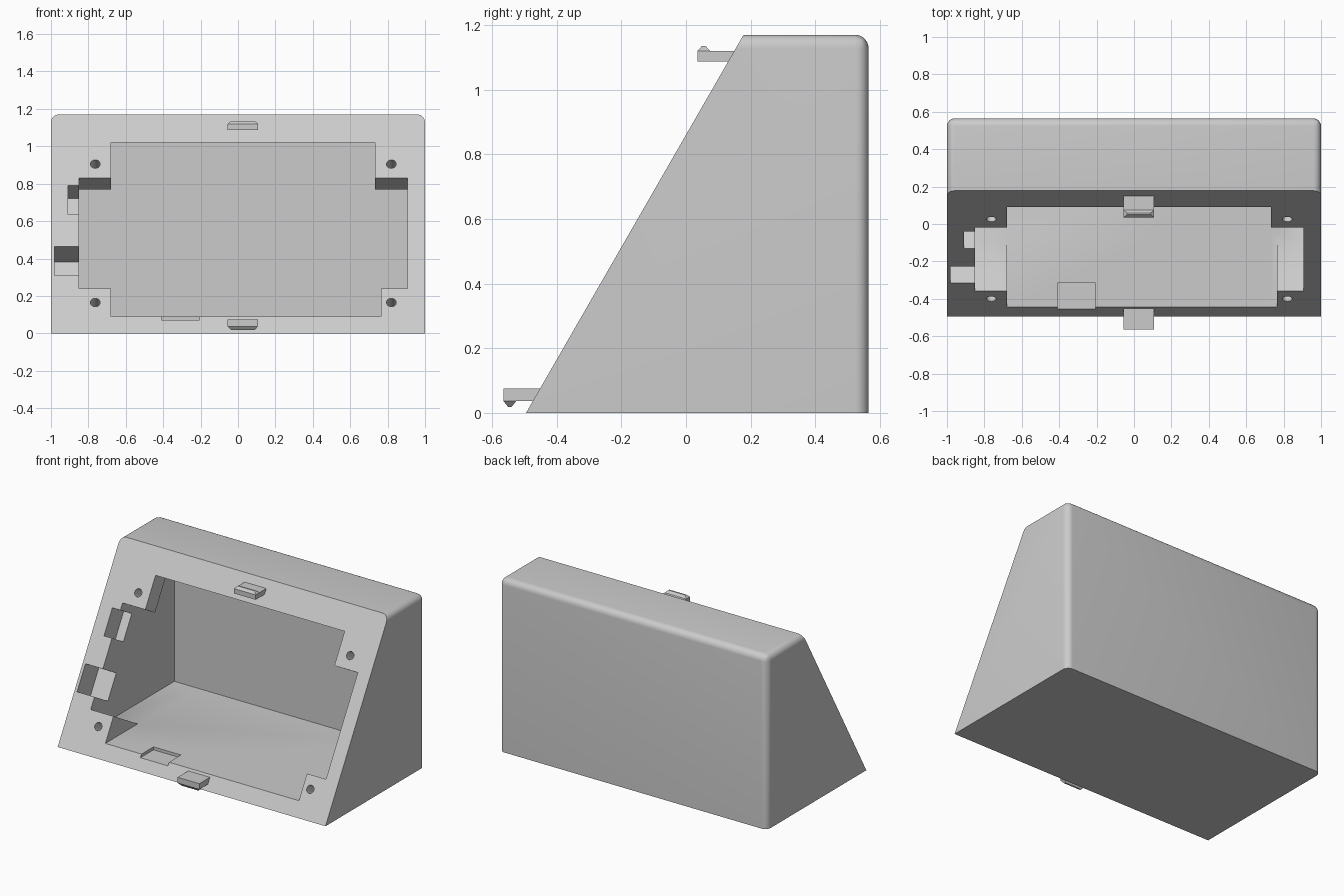
import bpy, bmesh
from math import sin, cos, radians
from mathutils import Vector

if "Cube" in bpy.data.objects:
    bpy.data.objects.remove(bpy.data.objects["Cube"])

grey = bpy.data.materials.new("light_grey")
grey.use_nodes = True
grey.diffuse_color = (0.6, 0.6, 0.6, 1)
grey.node_tree.nodes["Principled BSDF"].inputs["Base Color"].default_value = (0.6, 0.6, 0.6, 1)

TILT = radians(60)
FRONT, BACK, TOP = -0.495, 0.565, 1.17
FLOOR, CEILING, INNER_BACK = 0.09, 1.02, 0.535
INWARD = Vector((0, sin(TILT), -cos(TILT)))


def slope_y(z):
    return FRONT + z / 1.17 * 0.673


def inside(z, depth):
    """Profile point at a given depth square to the sloped face, entered at height z."""
    return (slope_y(z) + depth * INWARD.y, z + depth * INWARD.z)


def finish(bm, name):
    bmesh.ops.recalc_face_normals(bm, faces=bm.faces)
    mesh = bpy.data.meshes.new(name)
    bm.to_mesh(mesh)
    bm.free()
    mesh.materials.append(grey)
    obj = bpy.data.objects.new(name, mesh)
    bpy.context.collection.objects.link(obj)
    return obj


def prism(name, x0, x1, profile, round_edges=None):
    """Extrude a (y, z) profile along x."""
    bm = bmesh.new()
    face = bm.faces.new([bm.verts.new((x0, y, z)) for y, z in profile])
    out = bmesh.ops.extrude_face_region(bm, geom=[face])
    for v in out["geom"]:
        if isinstance(v, bmesh.types.BMVert):
            v.co.x = x1
    if round_edges:
        edges = [e for e in bm.edges if round_edges(*(v.co for v in e.verts))]
        bmesh.ops.bevel(bm, geom=edges, offset=0.042, segments=8, profile=0.5, affect='EDGES')
    return finish(bm, name)


def cylinder(name, centre, axis, radius, length):
    bm = bmesh.new()
    bmesh.ops.create_cone(bm, cap_ends=True, segments=32, radius1=radius, radius2=radius, depth=length)
    turn = Vector((0, 0, 1)).rotation_difference(axis).to_matrix().to_4x4()
    turn.translation = centre
    bm.transform(turn)
    return finish(bm, name)


def cut(target, cutter):
    cutter.hide_render = True
    mod = target.modifiers.new("cut", 'BOOLEAN')
    mod.operation, mod.solver, mod.object = 'DIFFERENCE', 'EXACT', cutter
    bpy.context.view_layer.objects.active = target
    bpy.ops.object.modifier_apply(modifier=mod.name)
    bpy.data.objects.remove(cutter)


def is_rounded(a, b):
    # back uprights, back top edge and the two top side edges
    at_back = min(a.y, b.y) > BACK - 0.01
    at_top = min(a.z, b.z) > TOP - 0.01
    along_x = abs(a.x - b.x) > 0.1
    return (at_back and (at_top or not along_x)) or (at_top and not along_x)


# Sloped enclosure
body = prism("enclosure", -1, 1,
             [(FRONT, 0), (BACK, 0), (BACK, TOP), (slope_y(TOP), TOP)], is_rounded)

# Wide cavity leaving thin upper corner plates and solid lower corner blocks
plate = 0.12
plate_gap = plate / sin(TILT)
shelf_depth = (0.24 - FLOOR) / cos(TILT)
cut(body, prism("wide_cavity", -0.85, 0.907, [
    inside(0.24, -0.2), inside(0.24, shelf_depth), (INNER_BACK, FLOOR), (INNER_BACK, CEILING),
    (slope_y(CEILING) + plate_gap, CEILING), inside(0.83, plate), inside(0.83, -0.2)]))

# Tall central opening, slightly wider at lower right
cut(body, prism("tall_cavity", -0.68, 0.732, [
    (-0.7, FLOOR), (INNER_BACK, FLOOR), (INNER_BACK, CEILING), (-0.7, CEILING)]))
cut(body, prism("lower_side_cavity", 0.6, 0.765, [
    (-0.7, FLOOR), (0, FLOOR), (0, 0.5), (-0.7, 0.5)]))

# Side recesses square to the slope
for x, low, high, depth in ((-0.91, 0.635, 0.79, 0.14), (-0.98, 0.31, 0.465, 0.165)):
    cut(body, prism("side_recess", x, -0.8, [
        inside(low, -0.1), inside(low, depth), inside(high, depth), inside(high, -0.1)]))

# Shallow recess in the floor
cut(body, prism("floor_recess", -0.41, -0.205, [
    (-0.7, 0.07), (-0.315, 0.07), (-0.315, 0.15), (-0.7, 0.15)]))

# Screw holes and cable hole
for x in (-0.763, 0.82):
    for z in (0.165, 0.905):
        cut(body, cylinder("screw_hole", Vector((x, slope_y(z), z)), INWARD, 0.026, 0.26))
cut(body, cylinder("cable_hole", Vector((-0.93, 0.425, 0.54)), Vector((1, 0, 0)), 0.067, 0.4))

bpy.ops.object.select_all(action='DESELECT')
body.select_set(True)
bpy.context.view_layer.objects.active = body
bpy.ops.object.shade_smooth_by_angle(angle=radians(30))

# Snap clips: a flat tongue with a tapered ridge near its tip
for name, tip, root, base, ridge_z, peak in (
        ("upper_clip", 0.035, 0.17, 1.087, 1.12, 1.136),
        ("lower_clip", -0.565, -0.43, 0.075, 0.037, 0.018)):
    prism(name + "_tongue", -0.055, 0.107, [(tip, base), (root, base), (root, ridge_z), (tip, ridge_z)])
    bm = bmesh.new()
    for x, inset in ((-0.055, 0.018), (0.107, -0.018)):
        for co in ((x, tip, ridge_z), (x, tip + 0.04, ridge_z),
                   (x + inset, tip + 0.015, peak), (x + inset, tip + 0.025, peak)):
            bm.verts.new(co)
    bmesh.ops.convex_hull(bm, input=bm.verts)
    finish(bm, name + "_ridge")
